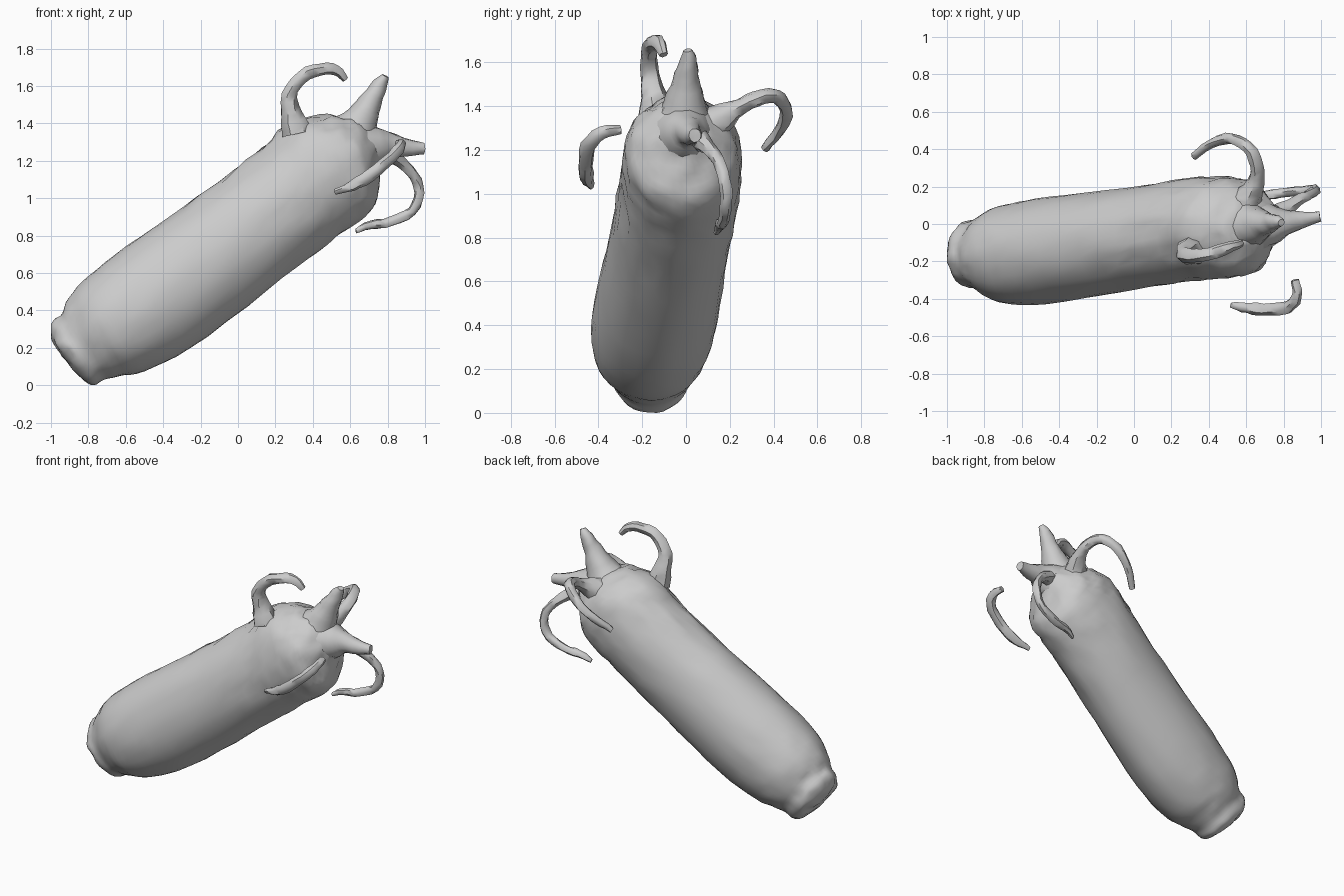
import bpy, bmesh, math
from mathutils import Vector, noise


def spline(pts, steps):
    """Catmull-Rom resampling of equal-length number tuples."""
    p = [Vector(q) for q in pts]
    out = []
    for i in range(len(p) - 1):
        a, b, c, d = p[max(i - 1, 0)], p[i], p[i + 1], p[min(i + 2, len(p) - 1)]
        for k in range(steps):
            t = k / steps
            out.append(0.5 * (2 * b + (c - a) * t + (2 * a - 5 * b + 4 * c - d) * t * t
                              + (3 * b - a - 3 * c + d) * t ** 3))
    return out + [p[-1]]


def loft(name, rings):
    """Skin a list of equal-sized rings and close both ends."""
    bm = bmesh.new()
    rows = [[bm.verts.new(v) for v in r] for r in rings]
    n = len(rows[0])
    for a, b in zip(rows, rows[1:]):
        for i in range(n):
            j = (i + 1) % n
            bm.faces.new((a[i], a[j], b[j], b[i]))
    for row in (rows[0], rows[-1]):
        mid = bm.verts.new(sum((v.co for v in row), Vector()) / n)
        for i in range(n):
            bm.faces.new((row[i], row[(i + 1) % n], mid))
    bmesh.ops.recalc_face_normals(bm, faces=bm.faces)
    me = bpy.data.meshes.new(name)
    bm.to_mesh(me)
    bm.free()
    ob = bpy.data.objects.new(name, me)
    bpy.context.collection.objects.link(ob)
    bpy.context.view_layer.objects.active = ob
    ob.select_set(True)
    bpy.ops.object.shade_smooth_by_angle(angle=math.radians(50))
    ob.select_set(False)
    return ob


def tube(name, pts, sides=7, wobble=0.008):
    """Tapered, slightly lumpy tube through (x, y, z, radius) points."""
    path = spline(pts, 3)
    rings, side = [], None
    for i, p in enumerate(path):
        t = (path[min(i + 1, len(path) - 1)].xyz - path[max(i - 1, 0)].xyz).normalized()
        if side is None:
            side = t.orthogonal()
        side = (side - t * side.dot(t)).normalized()
        up = t.cross(side)
        ring = []
        for k in range(sides):
            a = math.tau * k / sides
            v = p.xyz + (side * math.cos(a) + up * math.sin(a)) * p.w
            ring.append(v + noise.noise_vector(v * 18) * wobble)
        rings.append(ring)
    return loft(name, rings)


# Body sections: top edge x z, bottom edge x z, centre y, half width
sections = [
    (-0.97, 0.20, -0.89, 0.09, -0.16, 0.07),
    (-1.00, 0.27, -0.83, 0.03, -0.16, 0.14),
    (-0.99, 0.34, -0.77, 0.00, -0.16, 0.175),
    (-0.94, 0.39, -0.71, 0.03, -0.16, 0.19),
    (-0.88, 0.50, -0.62, 0.05, -0.16, 0.24),
    (-0.78, 0.60, -0.50, 0.075, -0.16, 0.272),
    (-0.60, 0.74, -0.25, 0.20, -0.137, 0.285),
    (-0.20, 1.02, 0.15, 0.50, -0.08, 0.275),
    (0.12, 1.26, 0.48, 0.76, -0.03, 0.275),
    (0.30, 1.42, 0.65, 0.88, -0.018, 0.272),
    (0.48, 1.44, 0.735, 0.97, -0.02, 0.25),
    (0.61, 1.42, 0.75, 1.09, -0.02, 0.19),
    (0.72, 1.36, 0.775, 1.20, 0.00, 0.09),
]


def body_ring(s, sides=40):
    tx, tz, bx, bz, cy, hw = s
    c = Vector(((tx + bx) / 2, cy, (tz + bz) / 2))
    n = Vector((tx - bx, 0, tz - bz)) / 2
    ring = []
    for k in range(sides):
        a = math.tau * k / sides
        u, w = math.cos(a), math.sin(a)
        v = c + n * u + Vector((0, hw * w, 0))
        # rough back, head and tail; smooth flanks
        rough = 0.006
        if v.x > 0.2 or v.x < -0.88:
            rough = 0.014
        if u > 0.75 and v.x > -0.2:
            rough = 0.022
        v += noise.noise_vector(v * 14) * rough
        v.z = max(v.z, 0)
        v.x = max(v.x, -1)
        ring.append(v)
    return ring


loft("body", [body_ring(s) for s in spline(sections, 4)])

# Head spikes, flaring into the head
tube("upper_horn", [(0.57, -0.01, 1.28, 0.17), (0.635, -0.005, 1.38, 0.115), (0.68, 0, 1.46, 0.08),
                    (0.72, 0.005, 1.54, 0.055), (0.755, 0.01, 1.60, 0.042), (0.785, 0.01, 1.655, 0.018)], 10)
tube("nose_spike", [(0.64, -0.01, 1.26, 0.16), (0.75, 0, 1.275, 0.11), (0.82, 0.01, 1.28, 0.07),
                    (0.89, 0.02, 1.27, 0.048), (0.995, 0.04, 1.265, 0.03)], 10)

# Curling tendrils around the head
tendrils = {
    "top_tendril": [(0.31, -0.14, 1.35, 0.085), (0.285, -0.15, 1.45, 0.06), (0.275, -0.165, 1.55, 0.043),
                    (0.34, -0.17, 1.65, 0.036), (0.44, -0.15, 1.69, 0.033),
                    (0.52, -0.12, 1.685, 0.03), (0.575, -0.10, 1.635, 0.018)],
    "left_tendril": [(0.60, 0.12, 1.32, 0.085), (0.65, 0.22, 1.38, 0.046), (0.655, 0.32, 1.435, 0.035),
                     (0.61, 0.41, 1.445, 0.033), (0.52, 0.455, 1.385, 0.03),
                     (0.41, 0.43, 1.29, 0.027), (0.32, 0.36, 1.21, 0.02)],
    "right_tendril": [(0.86, -0.30, 1.295, 0.02), (0.87, -0.38, 1.28, 0.03), (0.82, -0.445, 1.22, 0.034),
                      (0.70, -0.46, 1.12, 0.034), (0.61, -0.45, 1.07, 0.03), (0.52, -0.435, 1.035, 0.015)],
    "lower_tendril": [(0.78, 0.06, 1.25, 0.05), (0.87, 0.12, 1.19, 0.032), (0.94, 0.16, 1.12, 0.028),
                      (0.97, 0.18, 1.03, 0.028), (0.93, 0.18, 0.93, 0.028),
                      (0.82, 0.17, 0.875, 0.027), (0.71, 0.155, 0.855, 0.025), (0.63, 0.14, 0.825, 0.012)],
}
for name, pts in tendrils.items():
    tube(name, pts)
